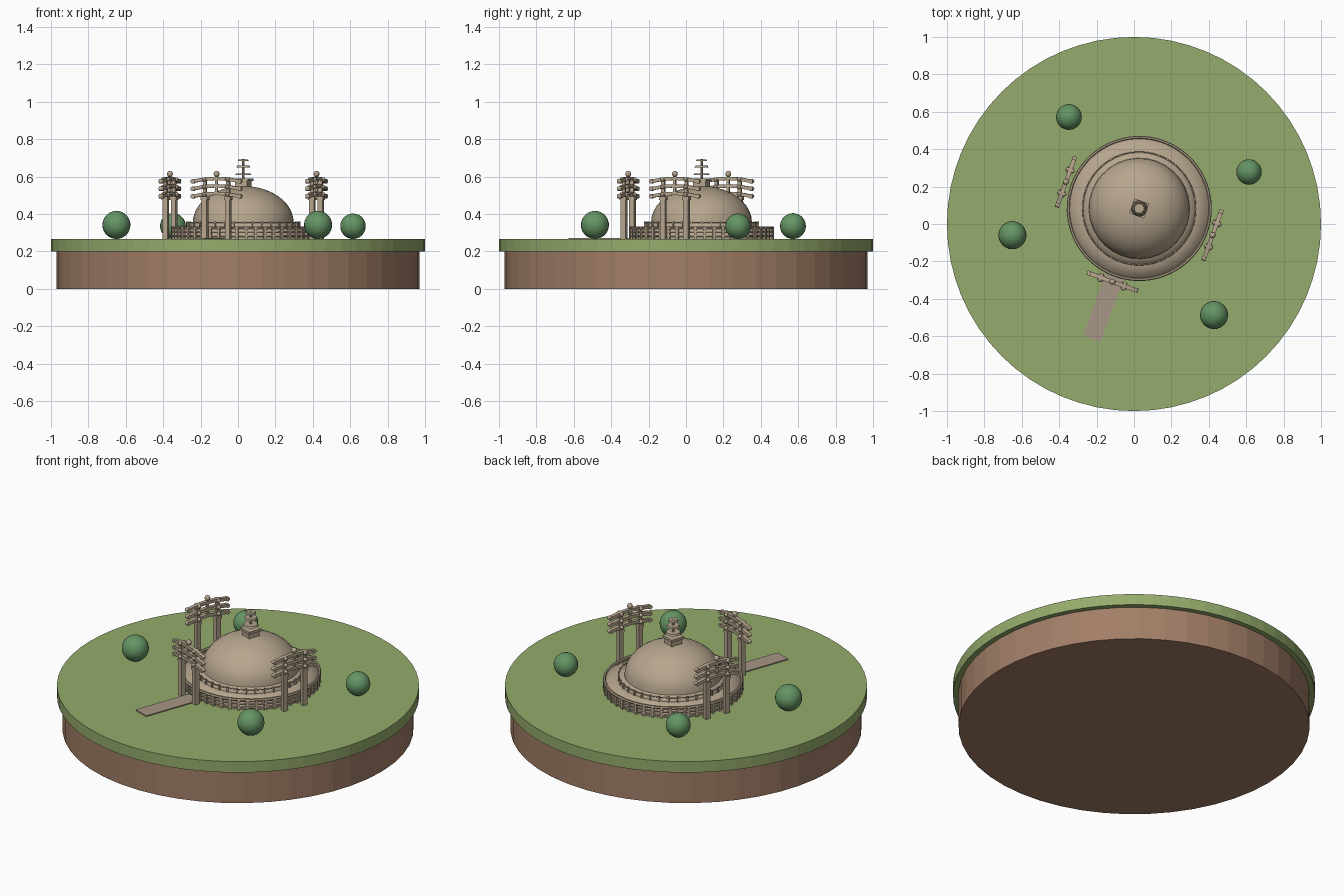
import bpy, bmesh, math
from mathutils import Matrix, Vector

cube = bpy.data.objects.get("Cube")
if cube:
    bpy.data.objects.remove(cube, do_unlink=True)


def material(name, r, g, b):
    m = bpy.data.materials.new(name)
    m.use_nodes = True
    m.diffuse_color = (r, g, b, 1)
    m.node_tree.nodes["Principled BSDF"].inputs["Base Color"].default_value = (r, g, b, 1)
    return m


GRASS = material("grass green", 0.30, 0.41, 0.15)
EARTH = material("earth brown", 0.36, 0.21, 0.135)
STONE = material("sandstone", 0.47, 0.38, 0.27)
LEAF = material("leaf green", 0.13, 0.30, 0.13)
PATH = material("path stone", 0.39, 0.31, 0.24)

GROUND = 0.267
# Monument frame: turned about its own centre
SITE = Matrix.Translation((0.028, 0.083, 0)) @ Matrix.Rotation(math.radians(-20), 4, "Z")


def finish(name, bm, mat, frame=Matrix(), smooth=None):
    bmesh.ops.recalc_face_normals(bm, faces=bm.faces)
    bm.transform(frame)
    mesh = bpy.data.meshes.new(name)
    bm.to_mesh(mesh)
    bm.free()
    mesh.materials.append(mat)
    ob = bpy.data.objects.new(name, mesh)
    bpy.context.collection.objects.link(ob)
    if smooth:
        bpy.ops.object.select_all(action="DESELECT")
        ob.select_set(True)
        bpy.context.view_layer.objects.active = ob
        bpy.ops.object.shade_smooth_by_angle(angle=math.radians(smooth))
    return ob


def box(bm, centre, size, turn=0):
    m = (Matrix.Rotation(turn, 4, "Z") @ Matrix.Translation(centre)
         @ Matrix.Diagonal((*size, 1)))
    bmesh.ops.create_cube(bm, size=1, matrix=m)


def cylinder(bm, z0, z1, r, sides=32, r_top=None):
    bmesh.ops.create_cone(bm, cap_ends=True, segments=sides, radius1=r,
                          radius2=r if r_top is None else r_top, depth=z1 - z0,
                          matrix=Matrix.Translation((0, 0, (z0 + z1) / 2)))


def ball(bm, centre, r, sides=12):
    bmesh.ops.create_uvsphere(bm, u_segments=sides, v_segments=sides // 2 + 2, radius=r,
                              matrix=Matrix.Translation(centre))


def lathe(bm, profile, sides, closed=False):
    """Revolve (radius, height) points about z."""
    verts = [bm.verts.new((r, 0, z)) for r, z in profile]
    pairs = list(zip(verts, verts[1:] + verts[:1] if closed else verts[1:]))
    edges = [bm.edges.new(p) for p in pairs]
    bmesh.ops.spin(bm, geom=verts + edges, axis=(0, 0, 1), cent=(0, 0, 0),
                   angle=math.tau, steps=sides)
    bmesh.ops.remove_doubles(bm, verts=bm.verts, dist=1e-5)


def ring(bm, radius, z, thick, sides=64):
    section = [(radius + thick * math.cos(a * math.tau / 6),
                z + thick * math.sin(a * math.tau / 6)) for a in range(6)]
    lathe(bm, section, sides, closed=True)


# Island: earth below, grass slab on top
bm = bmesh.new()
cylinder(bm, 0, 0.2, 0.97, 48)
finish("earth_base", bm, EARTH)
bm = bmesh.new()
cylinder(bm, 0.2, GROUND, 1, 64)
finish("grass_slab", bm, GRASS)

# Round trees
for i, (x, y, r) in enumerate([(-0.348, 0.572, 0.069), (0.615, 0.278, 0.068),
                               (-0.65, -0.06, 0.075), (0.428, -0.487, 0.075)]):
    bm = bmesh.new()
    ball(bm, (x, y, GROUND + r), r, 24)
    finish(f"tree_{i + 1}", bm, LEAF, smooth=60)

# Path leading to the front gate
bm = bmesh.new()
box(bm, (0, -0.56, GROUND + 0.002), (0.1, 0.36, 0.008))
finish("path", bm, PATH, SITE)

# Terraces, shaded softly over the rim
bm = bmesh.new()
lathe(bm, [(0.375, GROUND), (0.375, 0.325), (0.29, 0.33)], 48)
finish("lower_terrace", bm, STONE, SITE, smooth=120)
bm = bmesh.new()
lathe(bm, [(0.3, 0.32), (0.3, 0.354), (0.24, 0.357)], 48)
finish("upper_terrace", bm, STONE, SITE, smooth=120)

# Dome, slightly flattened at the crown
bm = bmesh.new()
steps = 10
dome = [(0.27 * math.cos(a), 0.355 + 0.195 * math.sin(a))
        for a in (i * math.pi / 2 / steps for i in range(steps))]
lathe(bm, dome + [(0, 0.55)], 32)
finish("dome", bm, STONE, SITE, smooth=60)


def railing(name, radius, top, count, rails, post):
    """Ring of posts joined by round rails."""
    bm = bmesh.new()
    for i in range(count):
        low = GROUND if radius > 0.35 else 0.325
        box(bm, (radius, 0, (low + top) / 2), (post, post, top - low), i * math.tau / count)
    for z, thick in rails:
        ring(bm, radius, z, thick)
    finish(name, bm, STONE, SITE)


railing("outer_railing", 0.38, 0.33, 48, [(0.283, 0.005), (0.305, 0.005), (0.328, 0.008)], 0.014)
railing("terrace_railing", 0.302, 0.36, 36, [(0.354, 0.003)], 0.009)

# Crowning box, mast and three parasol discs
bm = bmesh.new()
box(bm, (0, 0, 0.56), (0.07, 0.07, 0.04))
box(bm, (0, 0, 0.584), (0.084, 0.084, 0.014))
finish("crown_box", bm, STONE, SITE)
bm = bmesh.new()
cylinder(bm, 0.585, 0.695, 0.007, 8)
for z, r in [(0.612, 0.043), (0.653, 0.037), (0.687, 0.029)]:
    cylinder(bm, z - 0.004, z + 0.006, r, 16, r * 0.9)
finish("mast_and_parasols", bm, STONE, SITE, smooth=40)


def gate(name, frame):
    """Two pillars carrying three gently arched beams."""
    bm = bmesh.new()
    for side in (-1, 1):
        x = 0.066 * side
        box(bm, (x, 0, (GROUND + 0.48) / 2), (0.028, 0.028, 0.48 - GROUND))
        box(bm, (x, 0, 0.484), (0.036, 0.036, 0.018))
        box(bm, (x, 0, 0.53), (0.018, 0.018, 0.1))
    box(bm, (0, 0, 0.545), (0.014, 0.014, 0.08))
    for z in (0.505, 0.545, 0.585):
        # Beam as four short pieces along an arch
        xs = [-0.132, -0.066, 0, 0.066, 0.132]
        pts = [Vector((x, 0, z + 0.006 - 0.9 * x * x)) for x in xs]
        for a, b in zip(pts, pts[1:]):
            d = b - a
            m = (Matrix.Translation((a + b) / 2) @ Matrix.Rotation(-math.atan2(d.z, d.x), 4, "Y")
                 @ Matrix.Diagonal((d.length + 0.002, 0.022, 0.018, 1)))
            bmesh.ops.create_cube(bm, size=1, matrix=m)
        # Scroll ends
        for p in (pts[0], pts[-1]):
            bmesh.ops.create_cone(bm, cap_ends=True, segments=12, radius1=0.012, radius2=0.012,
                                  depth=0.024, matrix=Matrix.Translation(p)
                                  @ Matrix.Rotation(math.pi / 2, 4, "X"))
        # Bosses on both faces above the pillars
        for x in (-0.066, 0.066):
            for y in (-0.014, 0.014):
                ball(bm, (x, y, z), 0.012, 8)
    ball(bm, (0, 0, 0.615), 0.016)
    finish(name, bm, STONE, frame, smooth=40)


for name, angle in (("front_gate", 0), ("left_gate", 90), ("right_gate", -90)):
    turn = Matrix.Rotation(math.radians(angle), 4, "Z")
    gate(name, SITE @ turn @ Matrix.Translation((0, -0.417, 0)))
